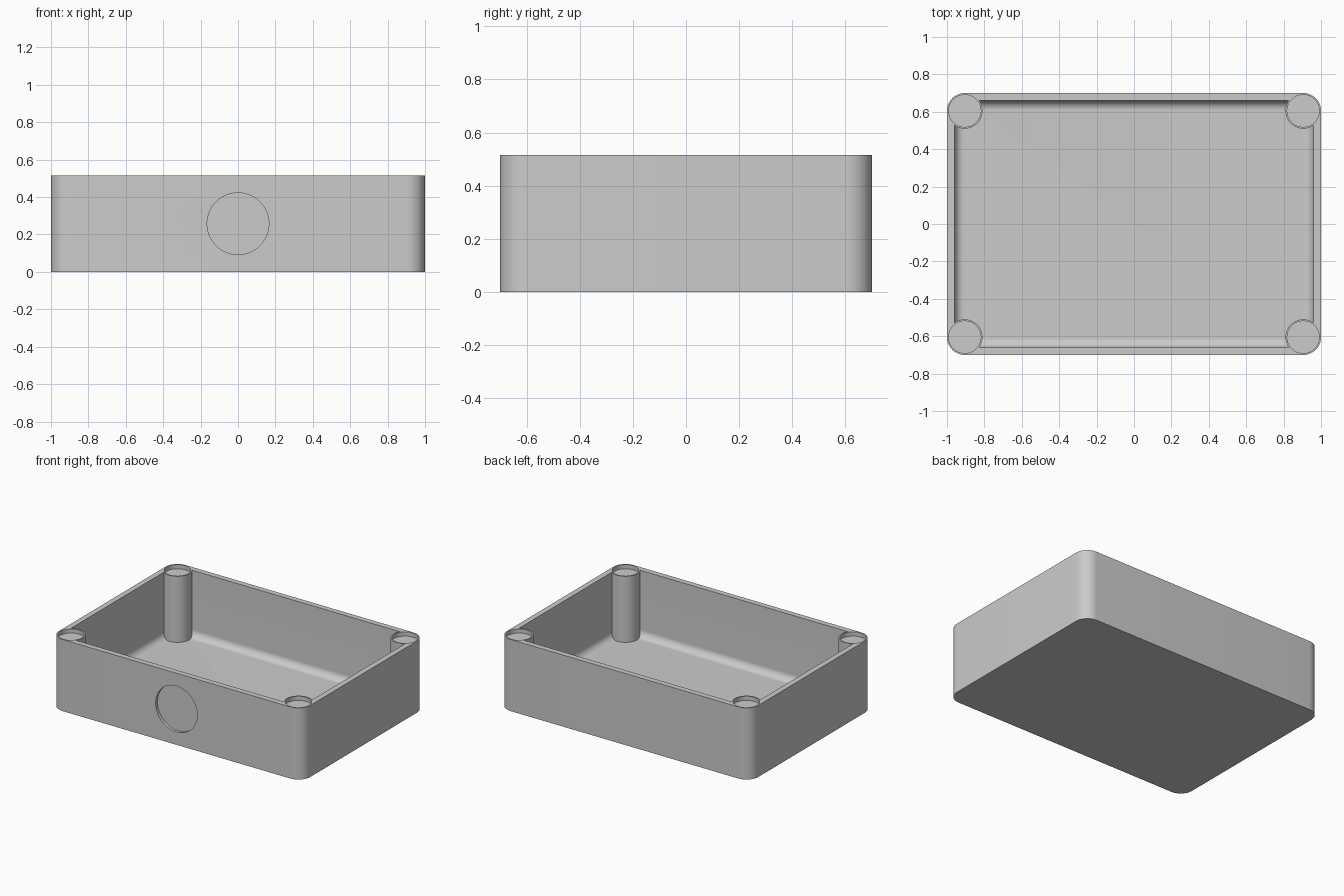
import bpy
import bmesh
import math
from mathutils import Matrix, Vector

if "Cube" in bpy.data.objects:
    bpy.data.objects.remove(bpy.data.objects["Cube"], do_unlink=True)

# Overall sizes
HX, HY, H = 1.0, 0.70, 0.515
WALL, FLOOR, CORNER = 0.04, 0.04, 0.095
FILLET = 0.05
PX, PY = HX - CORNER, HY - CORNER

grey = bpy.data.materials.new("grey plastic")
grey.use_nodes = True
grey.diffuse_color = (0.6, 0.6, 0.6, 1)
grey.node_tree.nodes["Principled BSDF"].inputs["Base Color"].default_value = (0.6, 0.6, 0.6, 1)


def add_object(name, bm):
    bmesh.ops.recalc_face_normals(bm, faces=bm.faces)
    mesh = bpy.data.meshes.new(name)
    bm.to_mesh(mesh)
    bm.free()
    mesh.materials.append(grey)
    obj = bpy.data.objects.new(name, mesh)
    bpy.context.collection.objects.link(obj)
    return obj


def block(name, hx, hy, z0, z1, pick, radius):
    """Box whose edges chosen by pick(a, b) are rounded."""
    bm = bmesh.new()
    bmesh.ops.create_cube(bm, size=2)
    for v in bm.verts:
        v.co = Vector((v.co.x * hx, v.co.y * hy, z1 if v.co.z > 0 else z0))
    edges = [e for e in bm.edges if pick(e.verts[0].co, e.verts[1].co)]
    bmesh.ops.bevel(bm, geom=edges, offset=radius, segments=12,
                    profile=0.5, affect='EDGES')
    return add_object(name, bm)


def cylinders(name, radius, depth, transforms, segments=64):
    bm = bmesh.new()
    for m in transforms:
        bmesh.ops.create_cone(bm, cap_ends=True, segments=segments, radius1=radius,
                              radius2=radius, depth=depth, matrix=m)
    return add_object(name, bm)


def cut(target, cutter):
    mod = target.modifiers.new("cut", 'BOOLEAN')
    mod.operation, mod.solver, mod.object = 'DIFFERENCE', 'EXACT', cutter
    bpy.ops.object.select_all(action='DESELECT')
    bpy.context.view_layer.objects.active = target
    target.select_set(True)
    bpy.ops.object.modifier_apply(modifier=mod.name)
    bpy.data.objects.remove(cutter, do_unlink=True)


def at_posts(z):
    return [Matrix.Translation((sx * PX, sy * PY, z)) for sx in (-1, 1) for sy in (-1, 1)]


# Outer shell with rounded upright corners
box = block("enclosure_box", HX, HY, 0, H,
            lambda a, b: abs(a.z - b.z) > 0.1, CORNER)

# Cavity with a filleted floor, leaving the corner posts standing
cavity = block("cavity", HX - WALL, HY - WALL, FLOOR, H + 0.1,
               lambda a, b: a.z < 0.1 and b.z < 0.1, FILLET)
cut(cavity, cylinders("post_space", CORNER, 2, at_posts(0)))
cut(box, cavity)

# Shallow round pockets in the post tops
cut(box, cylinders("post_pockets", 0.086, 0.06, at_posts(H)))

# Shallow round recess in the front wall
front = Matrix.Translation((0, -HY, H / 2)) @ Matrix.Rotation(math.pi / 2, 4, 'X')
cut(box, cylinders("front_recess", 0.165, 0.04, [front], 96))

bpy.context.view_layer.objects.active = box
box.select_set(True)
bpy.ops.object.shade_smooth_by_angle(angle=math.radians(30))
